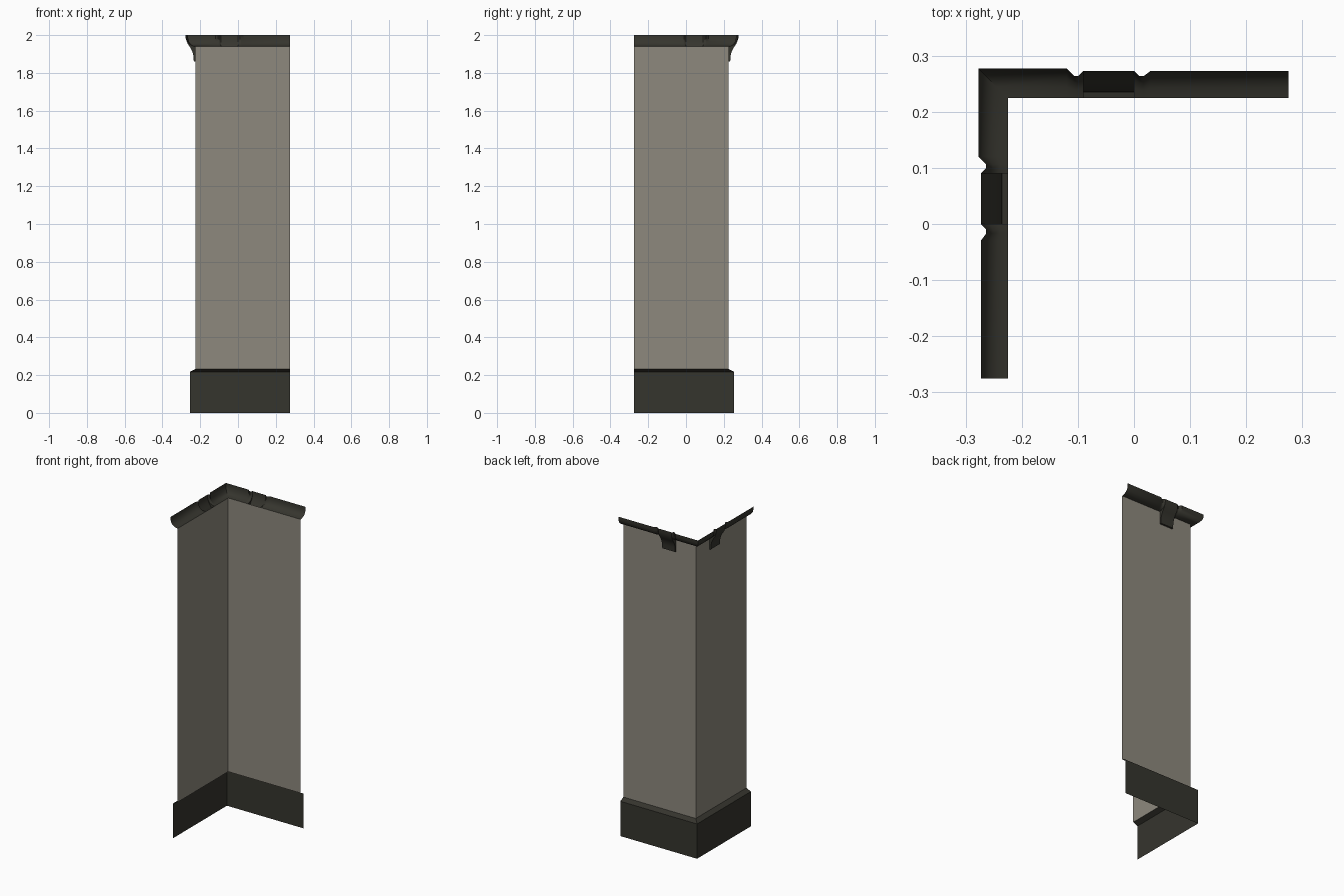
import bpy, bmesh, math

if "Cube" in bpy.data.objects:
    bpy.data.objects.remove(bpy.data.objects["Cube"])

W = 0.225      # distance of the wall planes from the centre
END = 0.275    # free end of each wing


def material(name, rgb):
    m = bpy.data.materials.new(name)
    m.diffuse_color = (*rgb, 1)
    m.use_nodes = True
    m.node_tree.nodes["Principled BSDF"].inputs["Base Color"].default_value = m.diffuse_color
    return m


PLASTER = material("warm grey wall", (0.27, 0.25, 0.207))
TRIM = material("dark trim", (0.036, 0.035, 0.027))


def finish(bm, name, mat):
    """Mirror the back wing onto the left wing, then make the object."""
    geom = bmesh.ops.duplicate(bm, geom=bm.verts[:] + bm.edges[:] + bm.faces[:])["geom"]
    for v in [g for g in geom if isinstance(g, bmesh.types.BMVert)]:
        v.co.x, v.co.y = -v.co.y, -v.co.x
    bmesh.ops.reverse_faces(bm, faces=[g for g in geom if isinstance(g, bmesh.types.BMFace)])
    bmesh.ops.remove_doubles(bm, verts=bm.verts[:], dist=0.0001)
    me = bpy.data.meshes.new(name)
    bm.to_mesh(me)
    bm.free()
    me.materials.append(mat)
    me.shade_smooth()
    me.set_sharp_from_angle(angle=math.radians(35))
    ob = bpy.data.objects.new(name, me)
    bpy.context.collection.objects.link(ob)
    return ob


def sweep(bm, profile, stations):
    """Sweep (offset, z) profile along the back wing; stations are (x, offset scale).
    x = None is the mitred corner."""
    rows = []
    for x, s in stations:
        rows.append([bm.verts.new((-W - o * s if x is None else x, W + o * s, z))
                     for o, z in profile])
    for a, b in zip(rows, rows[1:]):
        for i in range(len(profile) - 1):
            bm.faces.new((a[i], a[i + 1], b[i + 1], b[i]))
    return rows


# Wall sheets
bm = bmesh.new()
sweep(bm, [(0, 0.232), (0, 1.94)], [(None, 1), (END, 1)])
finish(bm, "wall", PLASTER)

# Skirting with bevelled top
bm = bmesh.new()
sweep(bm, [(0.03, 0), (0.03, 0.217), (0, 0.232)], [(None, 1), (END, 1)])
finish(bm, "skirting", TRIM)

# Quarter-round cornice, notched on both sides of the bracket
cove = [(0, 1.94), (0.018, 1.944), (0.033, 1.952), (0.043, 1.965), (0.048, 1.982), (0.048, 2.0)]
bm = bmesh.new()
sweep(bm, cove, [(None, 1.08), (-0.12, 1.08), (-0.106, 0.8), (-0.1, 0.8), (-0.09, 1)])
sweep(bm, cove, [(0, 1), (0.01, 0.8), (0.017, 0.8), (0.03, 1), (END, 1)])
finish(bm, "cornice", TRIM)

# Bracket that hangs below the cornice
foot = [(0, 1.86), (0.009, 1.862), (0.011, 1.89), (0.016, 1.912), (0.028, 1.935), (0.041, 1.953)]
bm = bmesh.new()
sweep(bm, foot + cove[4:], [(-0.09, 1), (0, 1)])
for x in (-0.09, 0):
    side = [bm.verts.new((x, W + o, z)) for o, z in foot + cove[4:5] + cove[3::-1]]
    bm.faces.new(side if x < 0 else side[::-1])
finish(bm, "bracket", TRIM)
